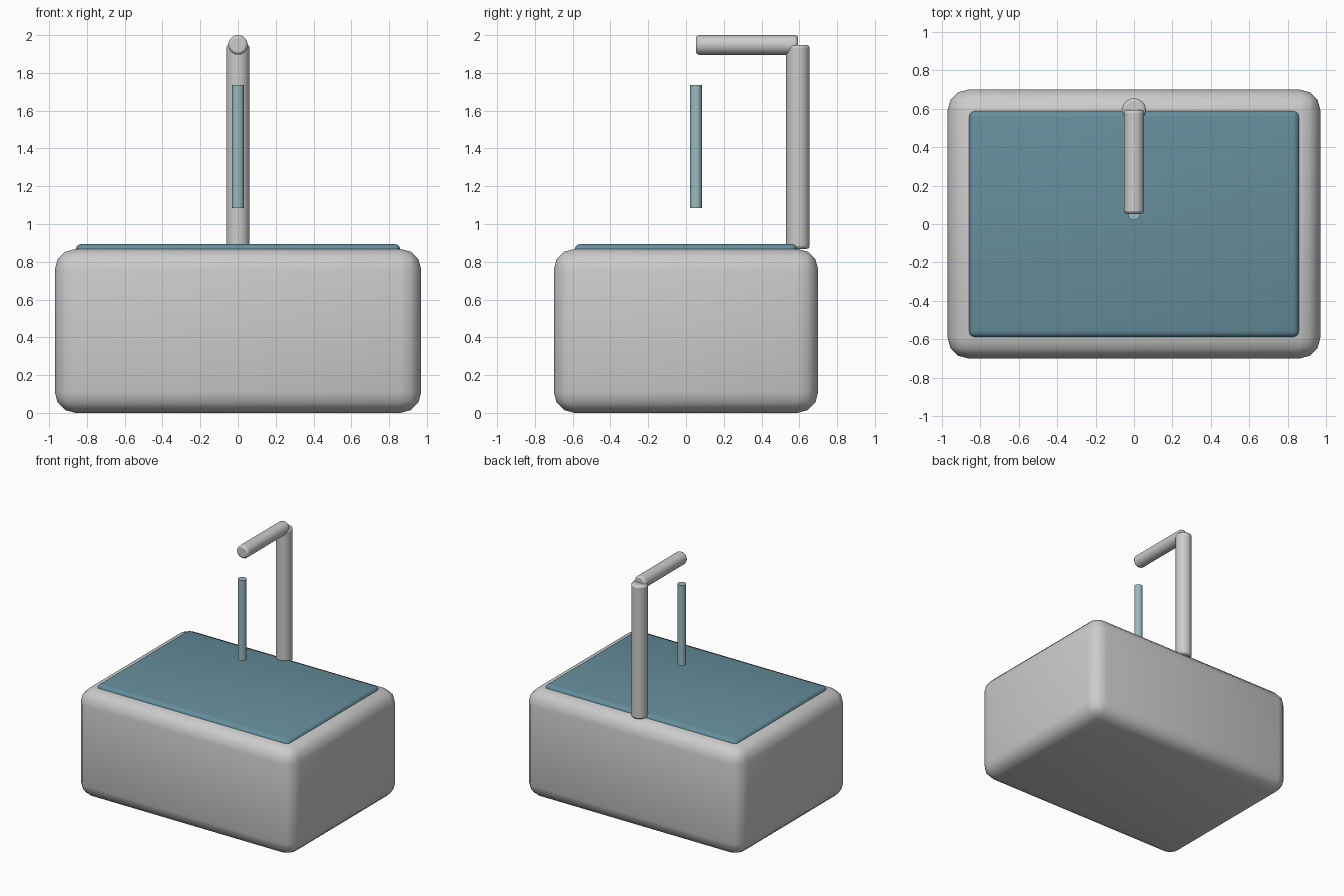
import bpy
from math import radians

if "Cube" in bpy.data.objects:
    bpy.data.objects.remove(bpy.data.objects["Cube"])


def finish(obj, name, bevel=0.0, segments=3, angle=40):
    """Name the part, round its edges and smooth the shading."""
    obj.name = name
    if bevel:
        mod = obj.modifiers.new("rounding", "BEVEL")
        mod.width = bevel
        mod.segments = segments
        mod.limit_method = 'ANGLE'
        mod.angle_limit = radians(40)
    bpy.ops.object.shade_smooth_by_angle(angle=radians(angle))
    return obj


def box(name, size, loc, bevel, segments=3):
    bpy.ops.mesh.primitive_cube_add(size=1, location=loc)
    obj = bpy.context.object
    obj.scale = size
    bpy.ops.object.transform_apply(location=False, rotation=False, scale=True)
    return finish(obj, name, bevel, segments, 180)


def rod(name, radius, length, loc, rot=(0, 0, 0), bevel=0.0):
    bpy.ops.mesh.primitive_cylinder_add(vertices=32, radius=radius, depth=length,
                                        location=loc, rotation=rot)
    return finish(bpy.context.object, name, bevel, 2)


def colour(obj, name, rgb):
    mat = bpy.data.materials.new(name)
    mat.diffuse_color = (*rgb, 1)
    mat.use_nodes = True
    mat.node_tree.nodes["Principled BSDF"].inputs["Base Color"].default_value = mat.diffuse_color
    obj.data.materials.append(mat)


# Rounded basin block
box("basin", (1.94, 1.40, 0.868), (0, 0, 0.434), 0.11)

# Water slab standing slightly proud of the basin top
water = box("water_surface", (1.72, 1.18, 0.07), (0, 0, 0.86), 0.034)
colour(water, "water_blue", (0.13, 0.27, 0.33))

# Tap: upright post and horizontal spout
rod("tap_post", 0.062, 1.08, (0, 0.592, 1.408), bevel=0.015)
rod("tap_spout", 0.052, 0.54, (0, 0.323, 1.948), (radians(90), 0, 0), 0.015)

# Falling water stream
stream = rod("water_stream", 0.032, 0.65, (0, 0.053, 1.41))
colour(stream, "stream_blue", (0.32, 0.50, 0.52))
